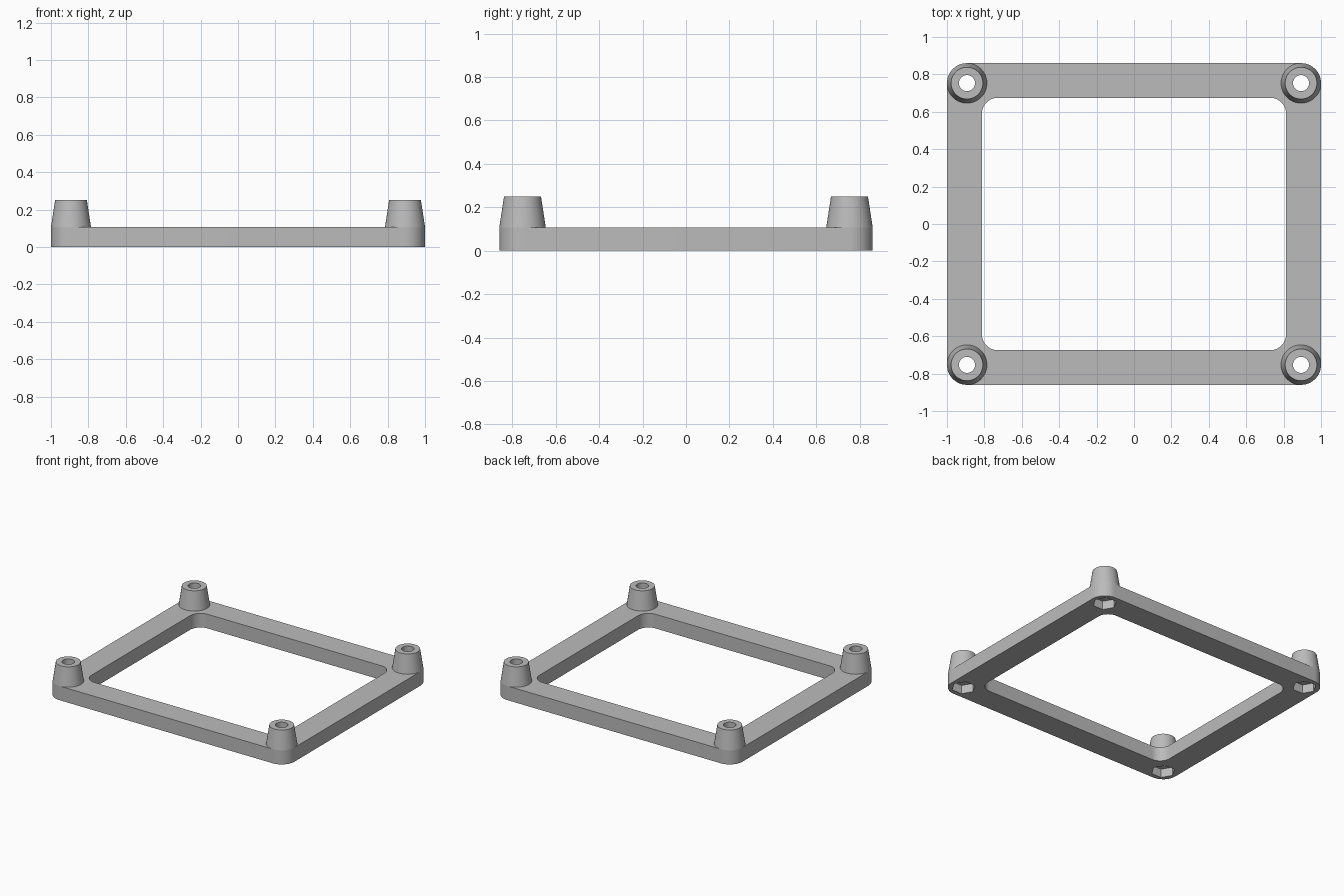
import bpy, bmesh
from math import pi, cos, sin, radians

cube = bpy.data.objects.get("Cube")
if cube:
    bpy.data.objects.remove(cube, do_unlink=True)

HALF_X, HALF_Y, THICK, TOP = 1.0, 0.86, 0.107, 0.25
CORNER_R, POST_TOP_R, HOLE_R = 0.107, 0.085, 0.043
NUT_R, NUT_DEPTH, SEG = 0.083, 0.065, 48
POST_X, POST_Y = HALF_X - CORNER_R, HALF_Y - CORNER_R

grey = bpy.data.materials.new("plain grey")
grey.use_nodes = True
COLOUR = (0.5, 0.5, 0.5, 1)
grey.diffuse_color = COLOUR
grey.node_tree.nodes["Principled BSDF"].inputs["Base Color"].default_value = COLOUR


def make(name, bm):
    bmesh.ops.recalc_face_normals(bm, faces=bm.faces)
    mesh = bpy.data.meshes.new(name)
    bm.to_mesh(mesh)
    bm.free()
    obj = bpy.data.objects.new(name, mesh)
    mesh.materials.append(grey)
    bpy.context.collection.objects.link(obj)
    return obj


def rounded_outline(hx, hy, r, steps=SEG // 4):
    pts = []
    for i, (sx, sy) in enumerate([(1, 1), (-1, 1), (-1, -1), (1, -1)]):
        for k in range(steps + 1):
            a = (i + k / steps) * pi / 2
            pts.append((sx * (hx - r) + r * cos(a), sy * (hy - r) + r * sin(a)))
    return pts


def circle(x, y, r, n):
    return [(x + r * cos(2 * pi * k / n), y + r * sin(2 * pi * k / n)) for k in range(n)]


def skin(bm, loops):
    """Bridge successive rings of vertices with quads."""
    n = len(loops[0])
    for a, b in zip(loops, loops[1:]):
        for k in range(n):
            bm.faces.new((a[k], a[(k + 1) % n], b[(k + 1) % n], b[k]))


def ring(bm, outline, z):
    return [bm.verts.new((x, y, z)) for x, y in outline]


def prism(bm, outline, z0, z1):
    low, high = ring(bm, outline, z0), ring(bm, outline, z1)
    skin(bm, [low, high])
    bm.faces.new(low)
    bm.faces.new(high)


def cut(target, cutter):
    mod = target.modifiers.new(cutter.name, 'BOOLEAN')
    mod.operation, mod.solver, mod.object = 'DIFFERENCE', 'EXACT', cutter
    cutter.hide_render = True
    cutter.hide_set(True)


def smooth(obj):
    bpy.ops.object.select_all(action='DESELECT')
    obj.select_set(True)
    bpy.context.view_layer.objects.active = obj
    bpy.ops.object.shade_smooth_by_angle(angle=radians(30))


corners = [(sx * POST_X, sy * POST_Y) for sx in (-1, 1) for sy in (-1, 1)]

# Rectangular base frame: rounded outer and inner walls closed into a loop
bm = bmesh.new()
outer = rounded_outline(HALF_X, HALF_Y, CORNER_R)
inner = rounded_outline(0.813, 0.675, 0.085)
o0, o1 = ring(bm, outer, 0), ring(bm, outer, THICK)
i0, i1 = ring(bm, inner, 0), ring(bm, inner, THICK)
skin(bm, [o0, o1, i1, i0, o0])
frame = make("base_frame", bm)

# Screw holes and hexagonal nut pockets through the frame
for name, radius, sides, top in (("screw_hole_cutter", HOLE_R, SEG, THICK + 0.05),
                                 ("nut_pocket_cutter", NUT_R, 6, NUT_DEPTH)):
    bm = bmesh.new()
    for x, y in corners:
        prism(bm, circle(x, y, radius, sides), -0.05, top)
    cut(frame, make(name, bm))

# Bake the cuts into the frame, then smooth its rounded corners
depsgraph = bpy.context.evaluated_depsgraph_get()
baked = bpy.data.meshes.new_from_object(frame.evaluated_get(depsgraph))
frame.modifiers.clear()
frame.data = baked
smooth(frame)

# Tapered hollow posts on the corners
for x, y in corners:
    bm = bmesh.new()
    levels = ((CORNER_R, THICK), (POST_TOP_R, TOP), (HOLE_R, TOP), (HOLE_R, THICK))
    skin(bm, [ring(bm, circle(x, y, r, SEG), z) for r, z in levels])
    name = ("back" if y > 0 else "front") + ("_left" if x > 0 else "_right") + "_post"
    smooth(make(name, bm))
